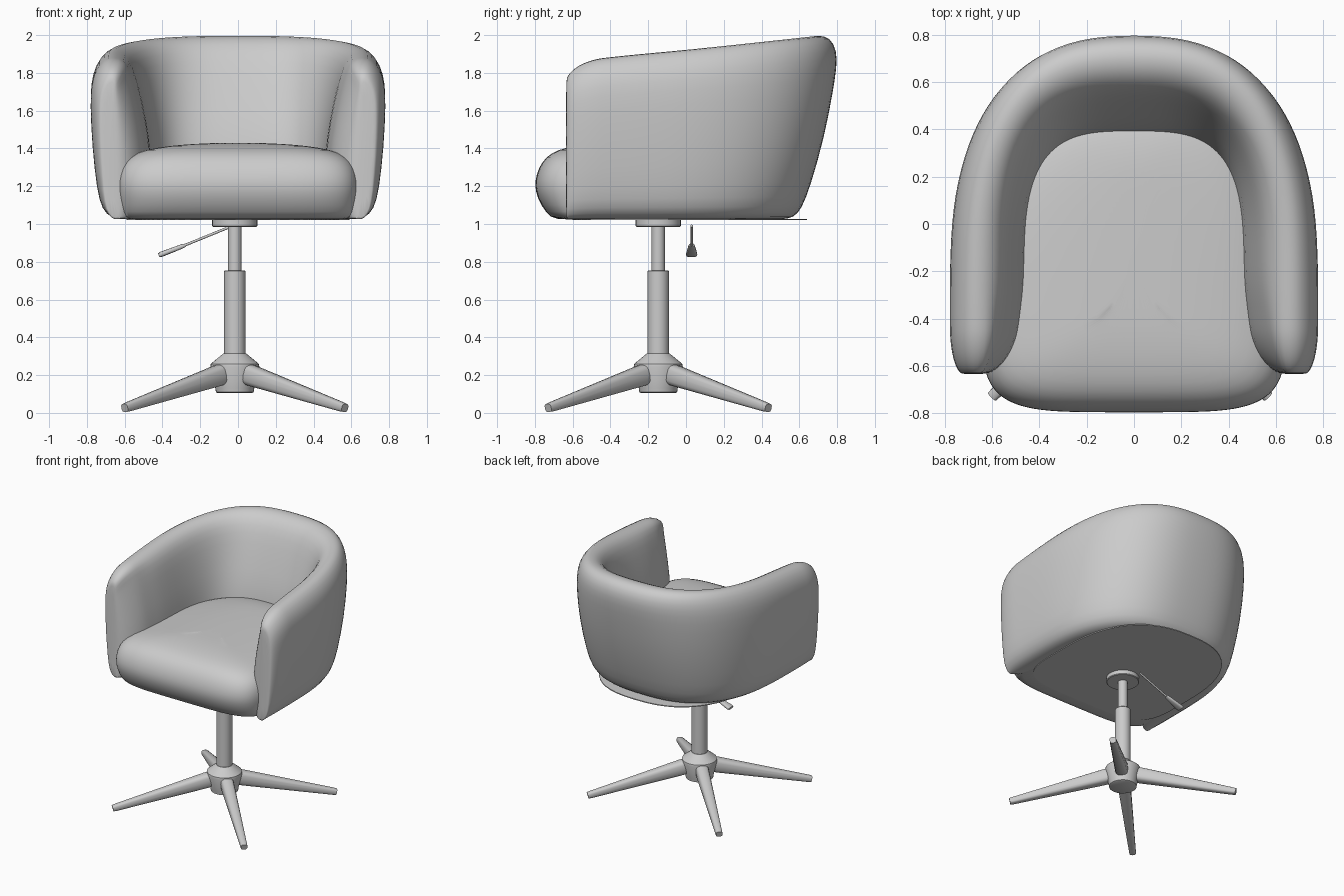
import bpy, bmesh, math
from mathutils import Vector

if "Cube" in bpy.data.objects:
    bpy.data.objects.remove(bpy.data.objects["Cube"])

CX, CY = -0.017, -0.147      # pedestal axis


def loft(name, rings, subsurf=0, angle=40):
    """Skin a list of closed point rings and cap both ends."""
    bm = bmesh.new()
    rows = [[bm.verts.new(p) for p in r] for r in rings]
    n = len(rows[0])
    for a, b in zip(rows, rows[1:]):
        for i in range(n):
            j = (i + 1) % n
            bm.faces.new((a[i], a[j], b[j], b[i]))
    bm.faces.new(rows[0][::-1])
    bm.faces.new(rows[-1])
    bmesh.ops.recalc_face_normals(bm, faces=bm.faces)
    me = bpy.data.meshes.new(name)
    bm.to_mesh(me)
    bm.free()
    ob = bpy.data.objects.new(name, me)
    bpy.context.collection.objects.link(ob)
    bpy.ops.object.select_all(action='DESELECT')
    ob.select_set(True)
    bpy.context.view_layer.objects.active = ob
    bpy.ops.object.shade_smooth_by_angle(angle=math.radians(angle))
    if subsurf:
        m = ob.modifiers.new("Smooth", 'SUBSURF')
        m.levels = m.render_levels = subsurf
    return ob


def spow(v, e):
    return math.copysign(abs(v) ** e, v)


def lathe(name, profile, seg=32):
    return loft(name, [[(CX + r * math.cos(2 * math.pi * i / seg),
                         CY + r * math.sin(2 * math.pi * i / seg), z)
                        for i in range(seg)] for r, z in profile], angle=30)


def outline(w, yf, yb, yc, z, nf=4.6, nb=2.5, seg=56):
    """Plan outline: squarish at the front, rounder at the back."""
    pts = []
    for i in range(seg):
        a = 2 * math.pi * i / seg
        c, s = math.cos(a), math.sin(a)
        n, b = (nb, yb - yc) if s > 0 else (nf, yc - yf)
        pts.append((w * spow(c, 2 / n), yc + b * spow(s, 2 / n), z))
    return pts


def bar(name, sections, seg=16, n=3.0):
    """Bar through (point, half width, half height) sections."""
    d = (Vector(sections[-1][0]) - Vector(sections[0][0])).normalized()
    side = d.cross(Vector((0, 0, 1))).normalized()
    up = side.cross(d)
    rings = []
    for p, w, h in sections:
        rings.append([Vector(p) + side * w * spow(math.cos(t), 2 / n) + up * h * spow(math.sin(t), 2 / n)
                      for t in (2 * math.pi * i / seg for i in range(seg))])
    return loft(name, rings)


# Tub shell: cross-section as (half width, back y, roundness, height fraction)
LEVELS = [(.60, .50, 2.6, 0), (.67, .57, 2.6, .005), (.72, .615, 2.6, .06), (.747, .66, 2.6, .18),
          (.772, .735, 2.6, .45), (.782, .78, 2.55, .7), (.778, .80, 2.5, .83), (.757, .80, 2.5, .92),
          (.71, .765, 2.6, .99), (.66, .70, 2.7, 1.005), (.60, .63, 2.8, .985), (.555, .57, 2.9, .92),
          (.525, .52, 3, .8), (.488, .45, 3.2, .6), (.460, .385, 3.5, .4), (.450, .36, 3.5, .05),
          (.50, .38, 3, 0)]
YC, YF, CAP, Z0 = -.25, -.43, .205, 1.025


def section(a=0.0, y=None, shrink=0.0):
    """Shell section at sweep angle a, or on the straight arm at y."""
    c, s = max(math.cos(a), 0), math.sin(a)
    crest = y if y is not None else YC + (.70 - YC) * s ** .8
    height = 1.925 + .103 * crest - Z0
    pts = []
    for w, yb, n, f in LEVELS:
        x = w * c ** (2 / n)
        py = y if y is not None else YC + (yb - YC) * s ** (2 / n)
        if y is not None and w < .6:            # inner wall flares open at the front
            x += .12 * (YC - y)
        x += (.665 - x) * (.85 if x < .665 else .5) * shrink
        pts.append((x, py, Z0 + f * height * (1 - .13 * shrink)))
    return pts


half = []
for k in range(8, 0, -1):                       # rounded arm front
    t = k / 8 * math.pi / 2
    half.append(section(y=YF - CAP * math.sin(t), shrink=1 - math.cos(t)))
half += [section(y=YF), section(y=-.34)]
STEPS = 14
half += [section(a=math.pi / 2 * i / STEPS) for i in range(STEPS)]
middle = [(0, p[1], p[2]) for p in section(a=math.pi / 2)]
other = [[(-x, y, z) for x, y, z in r] for r in reversed(half)]
loft("tub_shell", half + [middle] + other, subsurf=1, angle=60)

# Seat cushion: stacked outlines as (side inset, front inset, height)
CUSHION = [(.06, .14, 1.022), (.015, .085, 1.028), (.01, .03, 1.10), (0, .003, 1.17), (0, 0, 1.23),
           (.015, .02, 1.30), (.06, .06, 1.357), (.15, .12, 1.393), (.28, .21, 1.414),
           (.42, .31, 1.425), (.56, .42, 1.43)]
loft("seat_cushion", [outline(.645 - d, -.80 + e, .53 - d * .6, -.35, z)
                      for d, e, z in CUSHION], subsurf=1, angle=60)

# Thin panel under the seat
loft("bottom_panel", [outline(.59, -.60, .64, -.1, z) for z in (1.02, 1.027)])

# Pedestal
lathe("mount_flange", [(.115, .985), (.12, .99), (.12, 1.022)])
lathe("gas_rod", [(.035, .72), (.035, 1.0)])
lathe("column", [(.057, .28), (.057, .75), (.052, .755)])
lathe("hub", [(.09, .105), (.1, .11), (.103, .13), (.13, .245), (.127, .26), (.06, .315)])

# Four legs on the diagonals
for i in range(4):
    a = math.radians(45 + 90 * i)
    c, s = math.cos(a), math.sin(a)
    path = [(.06, .215, .047, .055), (.14, .194, .047, .055), (.80, .032, .025, .025),
            (.825, .026, .024, .022)]
    bar(f"leg_{i + 1}", [((CX + r * c, CY + r * s, z), w, h) for r, z, w, h in path])

# Height lever with flared grip
bar("lever_rod", [((-.03, .03, .99), .007, .007), ((-.30, .03, .88), .007, .007)], n=2)
bar("lever_grip", [((-.28, .03, .888), .014, .009), ((-.30, .03, .88), .018, .012),
                   ((-.405, .03, .84), .03, .014), ((-.42, .03, .835), .028, .011)])
